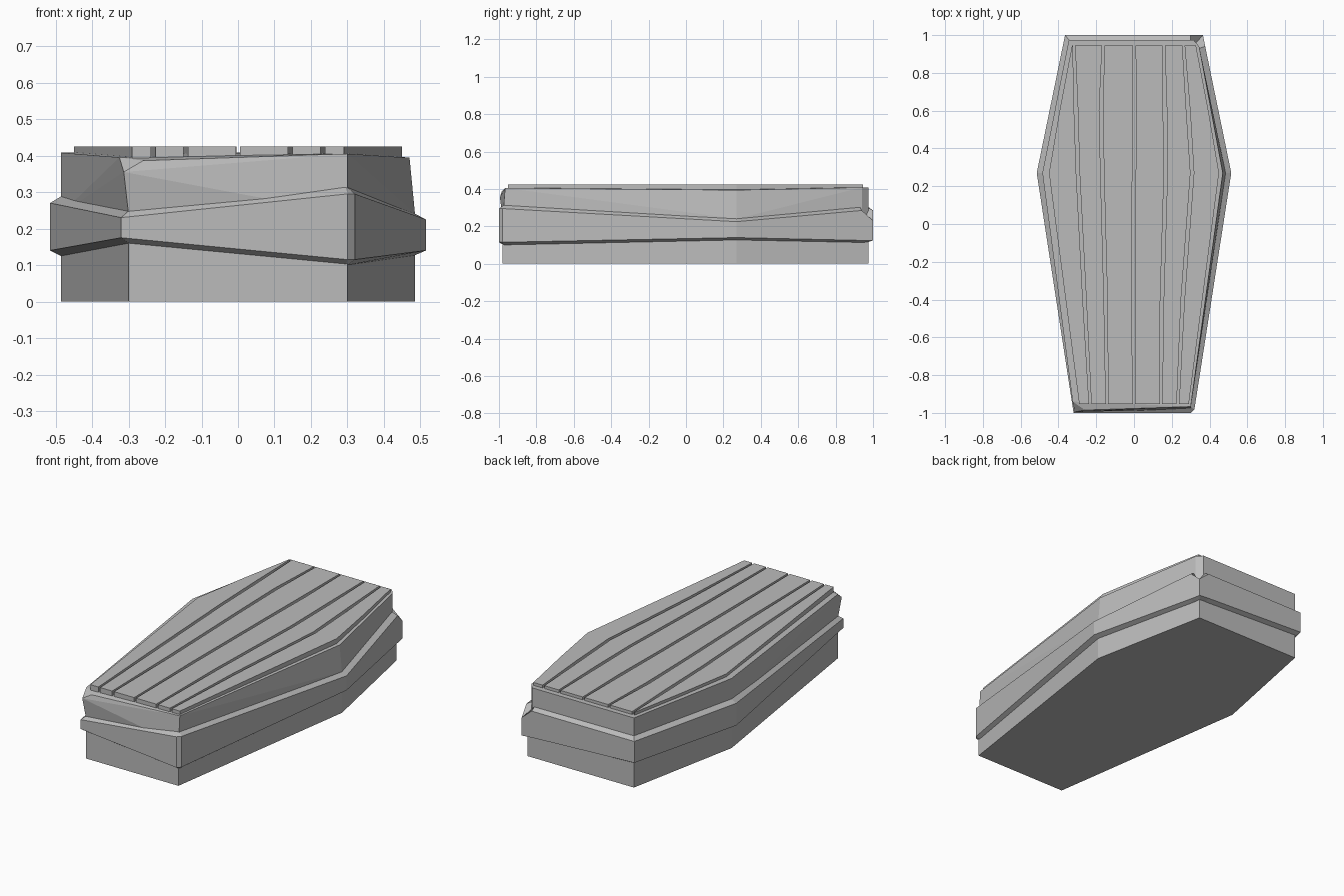
import bpy
import bmesh

cube = bpy.data.objects.get("Cube")
if cube:
    bpy.data.objects.remove(cube, do_unlink=True)

# One worn grey for the whole casket
grey = bpy.data.materials.new("weathered_grey")
grey.use_nodes = True
grey.diffuse_color = (0.5, 0.5, 0.5, 1)
grey.node_tree.nodes["Principled BSDF"].inputs["Base Color"].default_value = (0.5, 0.5, 0.5, 1)


def finish(name, bm):
    bmesh.ops.recalc_face_normals(bm, faces=bm.faces)
    mesh = bpy.data.meshes.new(name)
    bm.to_mesh(mesh)
    bm.free()
    mesh.materials.append(grey)
    obj = bpy.data.objects.new(name, mesh)
    bpy.context.collection.objects.link(obj)
    return obj


def hull(name, points):
    """Convex block around the given corner points."""
    bm = bmesh.new()
    for p in points:
        bm.verts.new(p)
    res = bmesh.ops.convex_hull(bm, input=bm.verts)
    loose = [v for v in bm.verts if not v.link_faces]
    bmesh.ops.delete(bm, geom=loose, context='VERTS')
    bmesh.ops.dissolve_limit(bm, angle_limit=0.01, verts=bm.verts, edges=bm.edges)
    return finish(name, bm)


# Lower box: six-sided prism, widest at the shoulders
SPLIT = 0.24
outline = [(-0.30, -0.98), (0.30, -0.98), (0.485, 0.27),
           (0.345, 0.975), (-0.345, 0.975), (-0.485, 0.27)]
hull("lower_box", [(x, y, z) for x, y in outline for z in (0, SPLIT)])

# Lid: slightly uneven top, one clipped front corner, one chipped back corner
chip = [(0.315, 0.975), (0.345, 0.94)]
lid_base = [p for p in outline if p != (0.345, 0.975)] + chip
lid_top = [
    (-0.313, -0.995, 0.355), (-0.325, -0.94, 0.395), (-0.26, -0.985, 0.386),
    (0.30, -0.967, 0.405), (0.47, 0.27, 0.394),
    (0.345, 0.94, 0.408), (0.315, 0.975, 0.408),
    (-0.345, 0.975, 0.408), (-0.485, 0.27, 0.408),
]
hull("lid", [(x, y, SPLIT) for x, y in lid_base] + lid_top)

# Band: uneven rail round the box; outer x, y, inner x, y, bottom z, top z
rail = [
    (-0.32, -1.0, -0.30, -0.98, 0.175, 0.23),
    (0.30, -1.0, 0.295, -0.975, 0.115, 0.295),
    (0.32, -0.98, 0.30, -0.97, 0.115, 0.295),
    (0.515, 0.27, 0.48, 0.27, 0.14, 0.225),
    (0.377, 0.94, 0.345, 0.93, 0.125, 0.285),
    (0.365, 1.0, 0.325, 0.955, 0.125, 0.23),
    (0.30, 1.0, 0.30, 0.97, 0.13, 0.285),
    (-0.365, 1.0, -0.345, 0.975, 0.16, 0.285),
    (-0.515, 0.27, -0.485, 0.27, 0.14, 0.27),
]
bm = bmesh.new()
rings = []
for ox, oy, ix, iy, low, high in rail:
    section = [(ix, iy, low - 0.015), (ox, oy, low), (ox, oy, high),
               (ix, iy, high + 0.018), (ix * 0.95, iy * 0.97, high + 0.018),
               (ix * 0.95, iy * 0.97, low - 0.015)]
    rings.append([bm.verts.new(p) for p in section])
for a, b in zip(rings, rings[1:] + rings[:1]):
    for i in range(len(a)):
        j = (i + 1) % len(a)
        bm.faces.new((a[i], b[i], b[j], a[j]))
finish("band", bm)

# Lid planks: tapered boards between wavering gaps
STATIONS = (-0.953, -0.4, 0.27, 0.6, 0.945)
BORDER = (0.29, 0.362, 0.45, 0.394, 0.328)
GAPS = [  # centre of each gap along the stations
    (-0.232, -0.262, -0.297, -0.307, -0.318),
    (-0.143, -0.15, -0.168, -0.174, -0.163),
    (0.0, -0.004, 0.0, 0.004, 0.002),
    (0.143, 0.148, 0.168, 0.164, 0.157),
    (0.232, 0.258, 0.308, 0.287, 0.262),
]
HALF = (0.006, 0.009, 0.009, 0.01, 0.006)


def plank(name, left, right, bottom=0.38, top=0.425):
    bm = bmesh.new()
    rows = []
    for y, a, b in zip(STATIONS, left, right):
        corners = [(a, y, bottom), (b, y, bottom), (b, y, top), (a, y, top)]
        rows.append([bm.verts.new(p) for p in corners])
    for r, s in zip(rows, rows[1:]):
        for i in range(4):
            j = (i + 1) % 4
            bm.faces.new((r[i], r[j], s[j], s[i]))
    bm.faces.new(rows[0])
    bm.faces.new(rows[-1])
    finish(name, bm)


lefts = [[-x for x in BORDER]] + [[c + h for c, h in zip(g, HALF)] for g in GAPS]
rights = [[c - h for c, h in zip(g, HALF)] for g in GAPS] + [list(BORDER)]
for n, (left, right) in enumerate(zip(lefts, rights), 1):
    plank(f"lid_plank_{n}", left, right)
